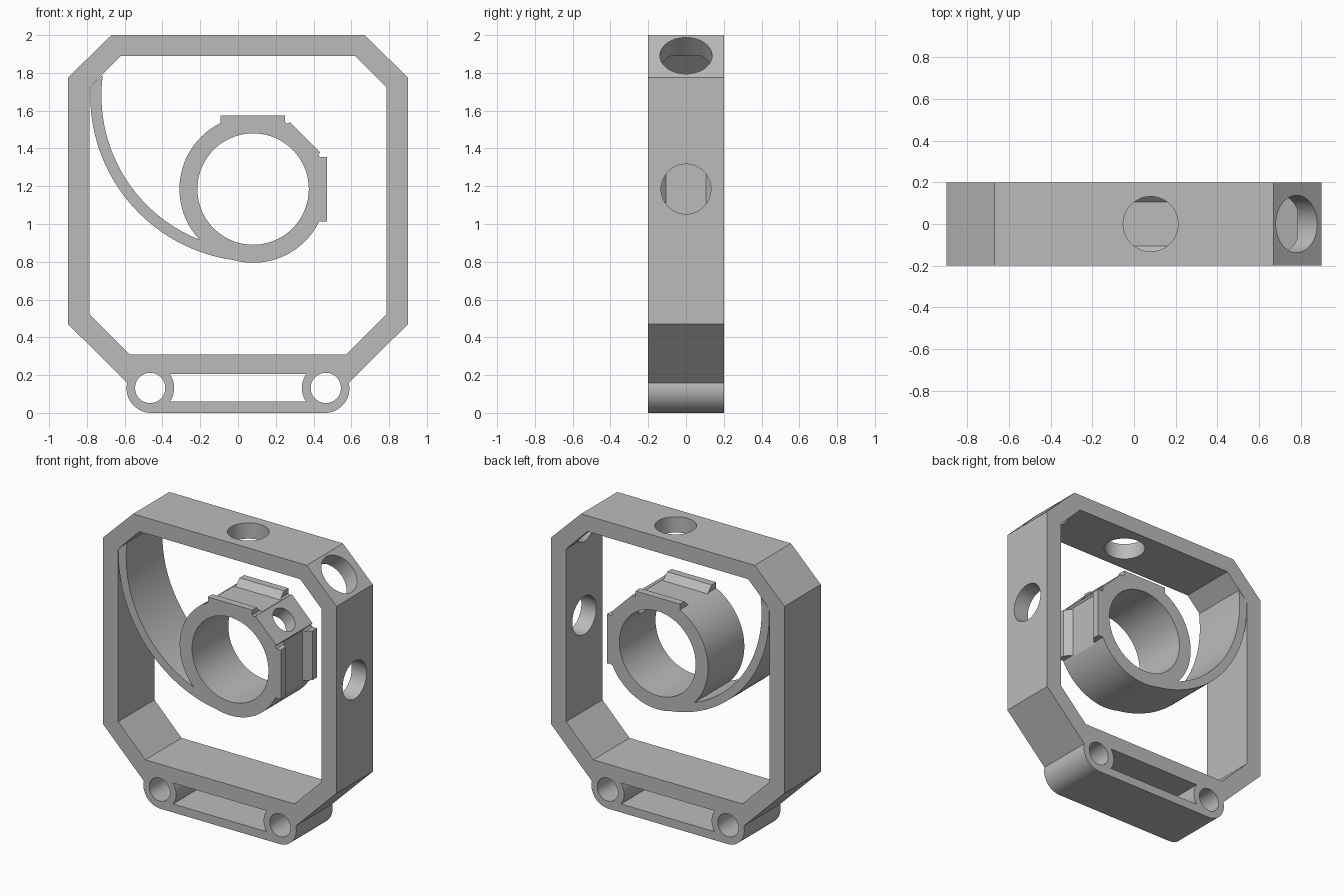
import bpy, bmesh, math
from mathutils import Matrix, Vector

if "Cube" in bpy.data.objects:
    bpy.data.objects.remove(bpy.data.objects["Cube"], do_unlink=True)

grey = bpy.data.materials.new("plain_grey")
grey.use_nodes = True
COLOUR = (0.5, 0.5, 0.5, 1)
grey.diffuse_color = COLOUR
grey.node_tree.nodes["Principled BSDF"].inputs["Base Color"].default_value = COLOUR

DEPTH = 0.4
RING = Vector((0.08, 0, 1.185))


def arc(cx, cz, r, start, end, n=48):
    """Points on an arc in the x-z plane, angles in degrees."""
    angles = [math.radians(start + (end - start) * i / n) for i in range(n + 1)]
    return [(cx + r * math.cos(a), cz + r * math.sin(a)) for a in angles]


def mirrored(half):
    """Close a right-hand half outline with its mirror image."""
    return half + [(-x, z) for x, z in reversed(half)]


def prism(name, outline, depth=DEPTH, matrix=Matrix()):
    """Extrude an x-z outline along y, centred on y = 0."""
    bm = bmesh.new()
    face = bm.faces.new([bm.verts.new((x, -depth / 2, z)) for x, z in outline])
    new = bmesh.ops.extrude_face_region(bm, geom=[face])["geom"]
    verts = [g for g in new if isinstance(g, bmesh.types.BMVert)]
    bmesh.ops.translate(bm, vec=(0, depth, 0), verts=verts)
    bmesh.ops.recalc_face_normals(bm, faces=bm.faces)
    bm.transform(matrix)
    mesh = bpy.data.meshes.new(name)
    bm.to_mesh(mesh)
    bm.free()
    obj = bpy.data.objects.new(name, mesh)
    bpy.context.collection.objects.link(obj)
    mesh.materials.append(grey)
    return obj


def drill(centre, direction, r, length):
    """Cylindrical cutter along a direction."""
    turn = Vector((0, 1, 0)).rotation_difference(Vector(direction)).to_matrix().to_4x4()
    return prism("cutter", arc(0, 0, r, 0, 354, 59), length,
                 Matrix.Translation(centre) @ turn)


def combine(obj, others, operation="DIFFERENCE"):
    bpy.context.view_layer.objects.active = obj
    for other in others:
        mod = obj.modifiers.new("combine", "BOOLEAN")
        mod.operation = operation
        mod.solver = "EXACT"
        mod.object = other
        bpy.ops.object.modifier_apply(modifier=mod.name)
        bpy.data.objects.remove(other, do_unlink=True)


def finish(obj):
    bpy.ops.object.select_all(action="DESELECT")
    obj.select_set(True)
    bpy.context.view_layer.objects.active = obj
    bpy.ops.object.shade_smooth_by_angle(angle=math.radians(25))


# Chamfered frame with the rounded mounting foot
frame = prism("frame", mirrored(arc(0.46, 0.13, 0.13, -90, 13, 24)
                                + [(0.9, 0.47), (0.9, 1.775), (0.67, 2)]))
window = prism("cutter", mirrored([(0.575, 0.31), (0.785, 0.52),
                                   (0.785, 1.725), (0.62, 1.89)]), 1)
slot = prism("cutter", mirrored(arc(0.465, 0.132, 0.127, 215, 145, 12)), 1)
pins = [drill((side * 0.465, 0, 0.132), (0, 1, 0), 0.08, 1) for side in (-1, 1)]
ports = [drill((RING.x, 0, 1.95), (0, 0, 1), 0.132, 0.3),
         drill((0.85, 0, RING.z), (1, 0, 0), 0.132, 0.3),
         drill((0.75, 0, 1.86), (1, 0, 1), 0.138, 0.4)]
combine(frame, [window, slot] + pins + ports)
finish(frame)

# Ring with two square pads and a diagonal flat between them
pad = [(0.349, -0.173), (0.39, -0.173), (0.39, 0.17), (0.355, 0.17),
       (0.345, 0.182), (0.355, 0.195)]
outline = pad + [(z, x) for x, z in reversed(pad)] + arc(0, 0, 0.39, 117, 333, 72)[1:-1]
ring = prism("ring_with_arm", [(RING.x + x, RING.z + z) for x, z in outline])

# Curved arm from the frame's corner to the underside of the ring
arm = prism("arm", arc(0.097, 1.68, 0.879, 178, 270)
            + arc(0.097, 1.68, 0.82, 270, 172.5)
            + [(-0.785, 1.725)])
combine(ring, [arm], "UNION")

# Bore, grooves across both pads, and the diagonal hole
groove = [(-0.105, 0.345), (0.105, 0.345), (0.16, 0.4), (-0.16, 0.4)]
to_top = Matrix.Translation(RING) @ Matrix.Rotation(math.radians(90), 4, "Z")
to_side = Matrix.Translation(RING) @ Matrix.Rotation(math.radians(90), 4, "Y") \
    @ Matrix.Rotation(math.radians(90), 4, "Z")
cuts = [prism("cutter", groove, 0.362, to_top),
        prism("cutter", groove, 0.362, to_side),
        drill(RING, (0, 1, 0), 0.295, 1),
        drill(RING + Vector((0.25, 0, 0.25)), (1, 0, 1), 0.085, 0.3)]
combine(ring, cuts)
finish(ring)
